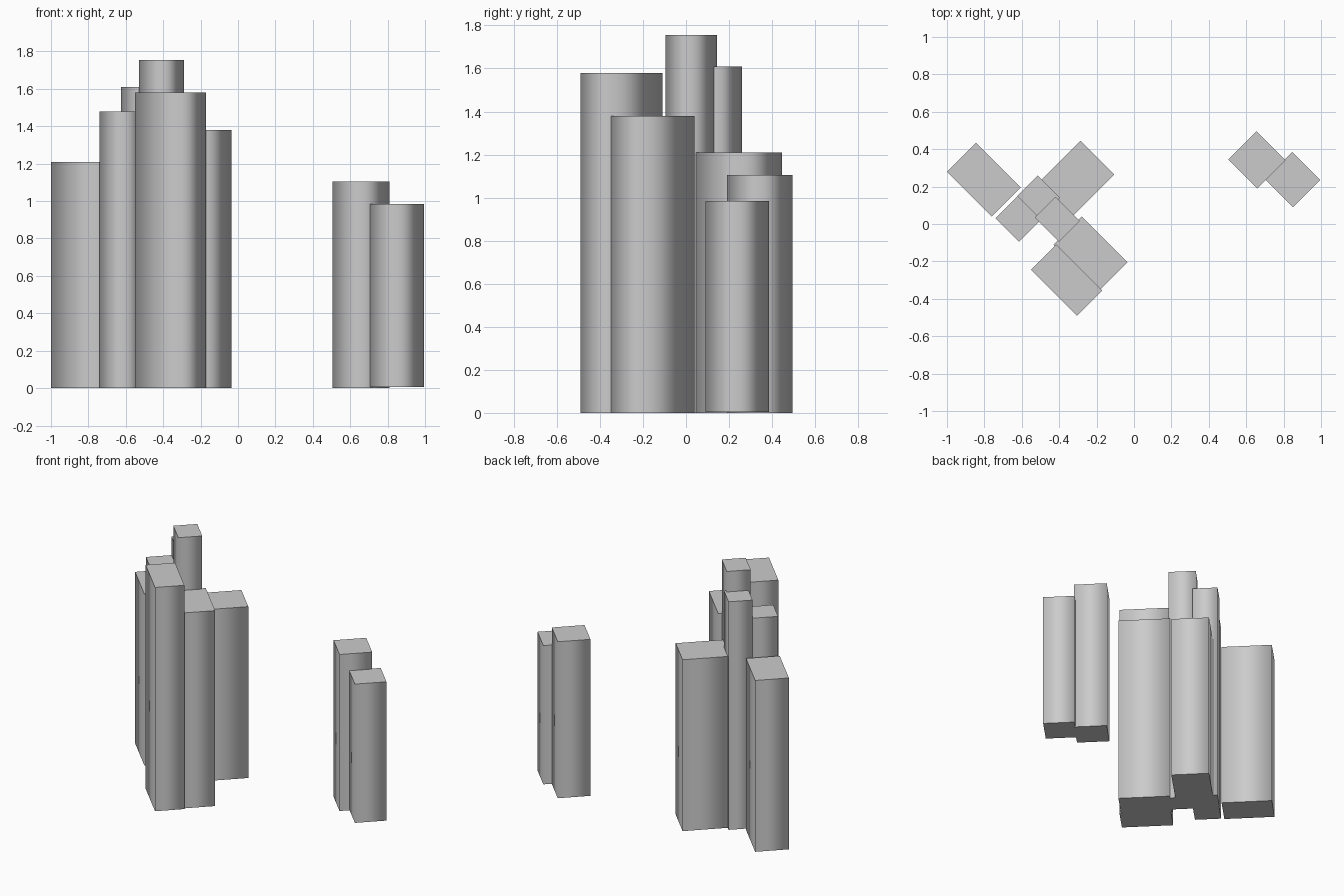
import bpy
import bmesh

cube = bpy.data.objects.get("Cube")
if cube:
    bpy.data.objects.remove(cube, do_unlink=True)

# Single plain grey
grey = bpy.data.materials.new("plain_grey")
grey.use_nodes = True
colour = (0.6, 0.6, 0.6, 1)
grey.diffuse_color = colour
grey.node_tree.nodes["Principled BSDF"].inputs["Base Color"].default_value = colour


def tower(name, x, y, a, b, height, base=0):
    """Diagonal block from its leftmost corner; a runs back-right, b front-right."""
    bm = bmesh.new()
    plan = [(x, y), (x + b, y - b), (x + a + b, y + a - b), (x + a, y + a)]
    floor = bm.faces.new([bm.verts.new((px, py, base)) for px, py in plan])
    made = bmesh.ops.extrude_face_region(bm, geom=[floor], use_keep_orig=True)
    top = [v for v in made["geom"] if isinstance(v, bmesh.types.BMVert)]
    bmesh.ops.translate(bm, verts=top, vec=(0, 0, height - base))
    bmesh.ops.recalc_face_normals(bm, faces=bm.faces)
    # Walls blend softly round the corners, with crisp rims at roof and floor
    for face in bm.faces:
        face.smooth = abs(face.normal.z) < 0.5
    for edge in bm.edges:
        edge.smooth = abs(edge.verts[0].co.z - edge.verts[1].co.z) > 0.1
    mesh = bpy.data.meshes.new(name)
    bm.to_mesh(mesh)
    bm.free()
    mesh.materials.append(grey)
    obj = bpy.data.objects.new(name, mesh)
    bpy.context.collection.objects.link(obj)
    return obj


# Main cluster
tower("left_wide_tower", -1.0, 0.28, 0.155, 0.24, 1.21)
tower("left_slim_tower", -0.74, 0.03, 0.125, 0.125, 1.48)
tower("back_slim_tower", -0.625, 0.15, 0.11, 0.12, 1.61)
tower("tallest_tower", -0.53, 0.035, 0.11, 0.13, 1.755)
tower("back_wide_tower", -0.51, 0.22, 0.225, 0.18, 1.21)
tower("front_tower", -0.55, -0.245, 0.135, 0.245, 1.58)
tower("inner_tower", -0.43, -0.11, 0.15, 0.245, 1.38)

# Detached pair
tower("far_tower", 0.505, 0.345, 0.15, 0.155, 1.105)
tower("far_short_tower", 0.70, 0.24, 0.145, 0.15, 0.985, 0.005)
